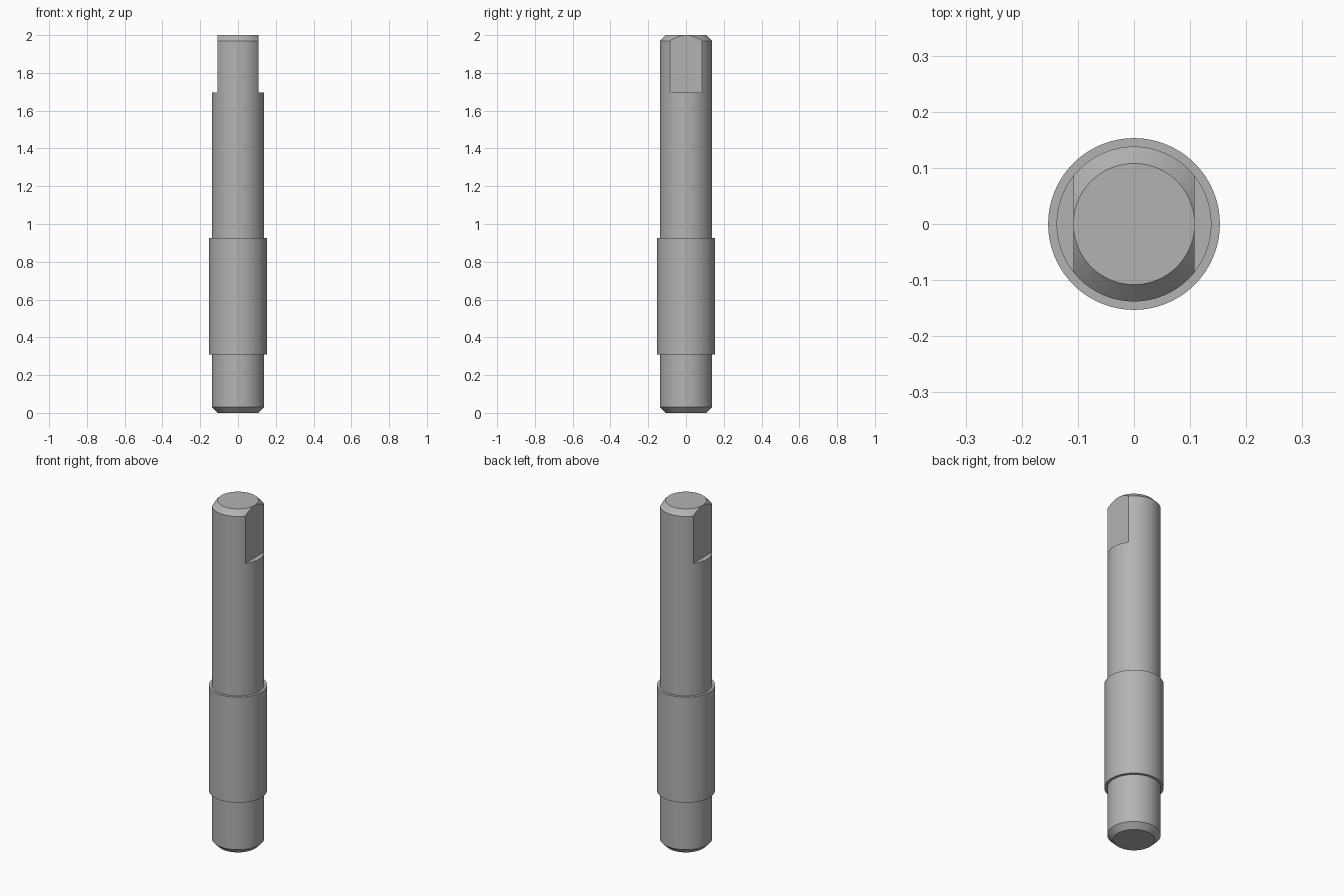
import bpy
import bmesh
from math import radians
from mathutils import Matrix

cube = bpy.data.objects.get("Cube")
if cube:
    bpy.data.objects.remove(cube, do_unlink=True)

SHAFT_R, COLLAR_R, CHAMFER = 0.138, 0.153, 0.03
COLLAR_LOW, COLLAR_HIGH = 0.31, 0.925
FLAT_X, FLAT_LOW, HEIGHT = 0.108, 1.695, 2.0
SIDES = 96

steel = bpy.data.materials.new("steel grey")
steel.use_nodes = True
grey = (0.45, 0.45, 0.45, 1)
steel.diffuse_color = grey
steel.node_tree.nodes["Principled BSDF"].inputs["Base Color"].default_value = grey


def add_object(name, bm):
    mesh = bpy.data.meshes.new(name)
    bm.to_mesh(mesh)
    bm.free()
    obj = bpy.data.objects.new(name, mesh)
    bpy.context.collection.objects.link(obj)
    return obj


# Stepped shaft: rings stacked along the profile, closed by flat end caps
profile = [
    (SHAFT_R - CHAMFER, 0), (SHAFT_R, CHAMFER),
    (SHAFT_R, COLLAR_LOW), (COLLAR_R, COLLAR_LOW),
    (COLLAR_R, COLLAR_HIGH), (SHAFT_R, COLLAR_HIGH),
    (SHAFT_R, HEIGHT - CHAMFER), (SHAFT_R - CHAMFER, HEIGHT),
]
bm = bmesh.new()
rings = [
    bmesh.ops.create_circle(bm, segments=SIDES, radius=r,
                            matrix=Matrix.Translation((0, 0, z)))["verts"]
    for r, z in profile
]
for low, high in zip(rings, rings[1:]):
    for i in range(SIDES):
        j = (i + 1) % SIDES
        bm.faces.new((low[i], low[j], high[j], high[i]))
bm.faces.new(rings[0])
bm.faces.new(rings[-1])
bmesh.ops.recalc_face_normals(bm, faces=bm.faces)
shaft = add_object("stepped_shaft", bm)
shaft.data.materials.append(steel)

# Two opposite wrench flats cut into the upper end
bm = bmesh.new()
for side in (-1, 1):
    size = 0.5
    place = Matrix.Translation((side * (FLAT_X + size / 2), 0, FLAT_LOW + size / 2))
    bmesh.ops.create_cube(bm, size=size, matrix=place)
cutter = add_object("flat_cutter", bm)

bpy.context.view_layer.objects.active = shaft
shaft.select_set(True)
cut = shaft.modifiers.new("wrench flats", "BOOLEAN")
cut.operation = "DIFFERENCE"
cut.solver = "EXACT"
cut.object = cutter
bpy.ops.object.modifier_apply(modifier=cut.name)
bpy.data.objects.remove(cutter, do_unlink=True)

# Smooth round walls with crisp steps and chamfers
bpy.ops.object.select_all(action="DESELECT")
shaft.select_set(True)
bpy.ops.object.shade_smooth_by_angle(angle=radians(25))
